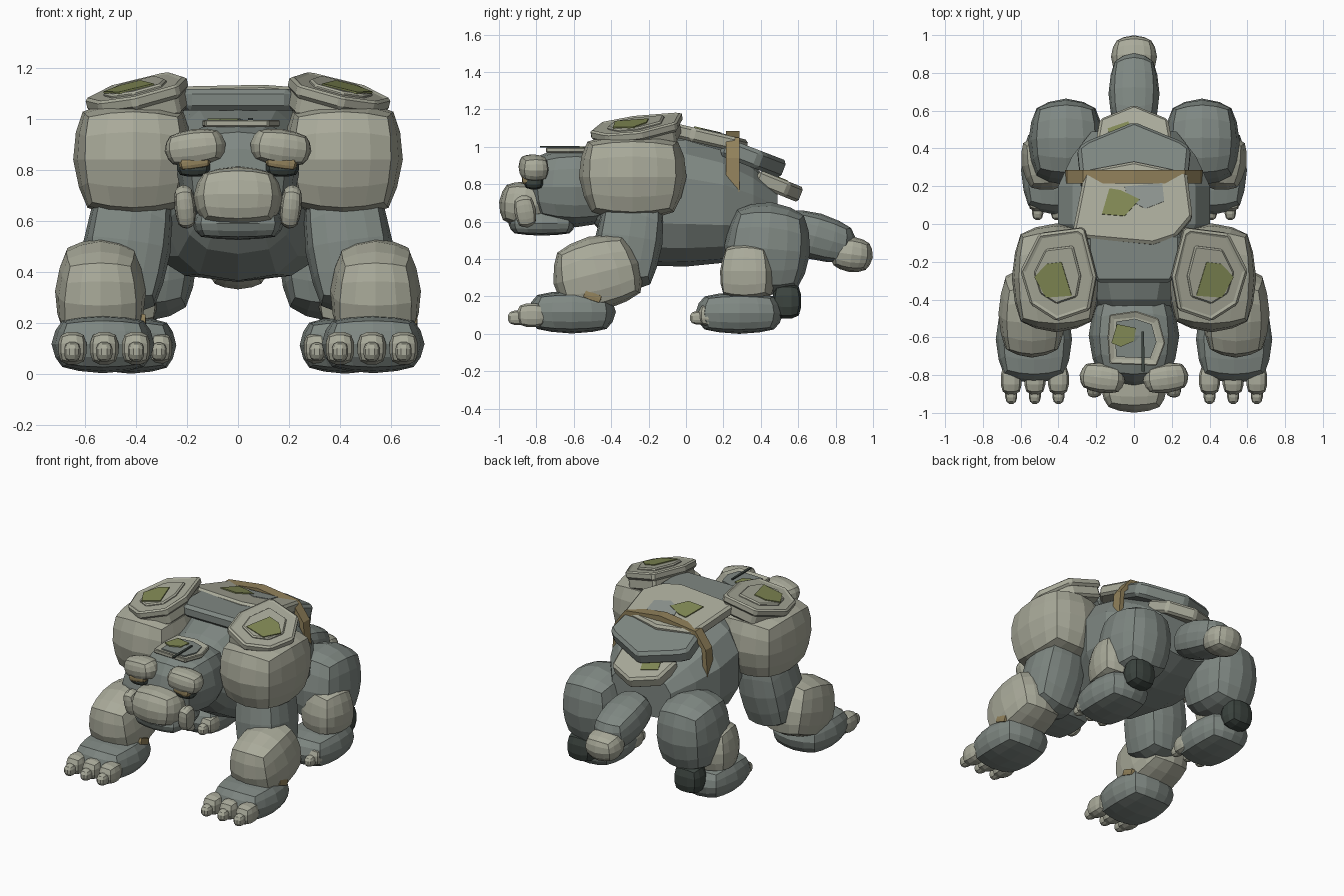
import bpy, bmesh
from math import radians, sin, cos, pi, copysign
from mathutils import Vector

if "Cube" in bpy.data.objects:
    bpy.data.objects.remove(bpy.data.objects["Cube"])


def material(name, rgb):
    m = bpy.data.materials.new(name)
    m.use_nodes = True
    m.diffuse_color = (*rgb, 1)
    m.node_tree.nodes["Principled BSDF"].inputs["Base Color"].default_value = (*rgb, 1)
    return m


STONE = material("pale_stone", (.4, .405, .325))
SLATE = material("slate_hide", (.212, .245, .225))
DARK = material("dark_slate", (.045, .058, .05))
MOSS = material("moss_green", (.22, .25, .09))
STRAP = material("brown_strap", (.285, .22, .105))
GREY = material("worn_grey", (.27, .3, .28))


def finish(bm, name, mat):
    bmesh.ops.recalc_face_normals(bm, faces=bm.faces)
    mesh = bpy.data.meshes.new(name)
    bm.to_mesh(mesh)
    bm.free()
    mesh.materials.append(mat)
    ob = bpy.data.objects.new(name, mesh)
    bpy.context.collection.objects.link(ob)
    return ob


def rock(name, mat, loc, half, rot=(0, 0, 0), side=1, cuts=3, blend=.82, taper=0):
    """Boulder: a gridded cube mostly rounded to a sphere; taper widens the top."""
    bm = bmesh.new()
    bmesh.ops.create_cube(bm, size=2)
    bmesh.ops.subdivide_edges(bm, edges=bm.edges, cuts=cuts, use_grid_fill=True)
    for v in bm.verts:
        p = v.co.lerp(v.co.normalized(), blend)
        k = 1 + taper * p.z
        v.co = Vector((p.x * half[0] * k, p.y * half[1] * k, p.z * half[2]))
    ob = finish(bm, name, mat)
    ob.location = (side * loc[0], loc[1], loc[2])
    ob.rotation_euler = [radians(a) for a in (rot[0], side * rot[1], side * rot[2])]
    return ob


def slab(name, mat, outline, loc, rot=(0, 0), thick=.08, lift=0, side=1, rim=0, bevel=.015):
    """Flat plate from an outline around loc, its top face at loc plus lift."""
    bm = bmesh.new()
    top = [bm.verts.new((side * x, y, lift)) for x, y in outline]
    low = [bm.verts.new((side * x, y, lift - thick)) for x, y in outline]
    n = len(top)
    cap = bm.faces.new(top)
    bm.faces.new(low[::-1])
    for i in range(n):
        j = (i + 1) % n
        bm.faces.new((top[i], low[i], low[j], top[j]))
    bmesh.ops.recalc_face_normals(bm, faces=bm.faces)
    if rim:
        bmesh.ops.inset_region(bm, faces=[cap], thickness=rim, depth=-.012)
    ob = finish(bm, name, mat)
    ob.location = (side * loc[0], loc[1], loc[2])
    ob.rotation_euler = (radians(rot[0]), radians(side * rot[1]), 0)
    if bevel:
        mod = ob.modifiers.new("worn_edges", "BEVEL")
        mod.width, mod.segments, mod.limit_method = bevel, 1, "ANGLE"
    return ob


def patch(name, mat, outline, loc, rot=(0, 0), lift=.004, side=1):
    return slab(name, mat, outline, loc, rot, .008, lift, side, bevel=0)


# Torso: rounded rings lofted from chest to rump (y, half width, low z, high z)
stations = [(-.5, .17, .6, .9), (-.4, .25, .47, 1.0), (-.22, .31, .365, 1.06),
            (.0, .43, .36, 1.06), (.2, .43, .38, 1.0), (.36, .35, .42, .9),
            (.49, .24, .48, .78)]
bm = bmesh.new()
rings = []
for y, w, lo, hi in stations:
    ring = []
    for k in range(14):
        a = 2 * pi * (k + .5) / 14
        c, s = (copysign(abs(f) ** .7, f) for f in (cos(a), sin(a)))
        squeeze = 1 - .14 * abs(s)
        ring.append(bm.verts.new((w * c * squeeze, y, (lo + hi) / 2 + (hi - lo) / 2 * s)))
    rings.append(ring)
for a, b in zip(rings, rings[1:]):
    for i in range(14):
        j = (i + 1) % 14
        bm.faces.new((a[i], a[j], b[j], b[i]))
bm.faces.new(rings[0])
bm.faces.new(rings[-1])
finish(bm, "torso", SLATE)

# Head
rock("head", SLATE, (0, -.59, .785), (.24, .27, .215), blend=.82)
rock("muzzle", STONE, (0, -.865, .692), (.175, .135, .122), (-6, 0, 0), blend=.78)
rock("jaw", SLATE, (0, -.77, .59), (.18, .18, .065), blend=.65)
for s, tag in ((1, "left"), (-1, "right")):
    rock(tag + "_brow", STONE, (.168, -.815, .888), (.122, .08, .072), (0, 7, 8), s, blend=.78)
    rock(tag + "_eye_socket", DARK, (.175, -.815, .812), (.07, .055, .042), side=s, cuts=2)
    rock(tag + "_eye", STRAP, (.17, -.845, .828), (.065, .035, .025), (0, 8, 0), s, cuts=2, blend=.6)
    rock(tag + "_tusk", STONE, (.208, -.86, .655), (.042, .058, .088), (10, 6, 0), s, blend=.78)

# Crown plate with recessed centre, moss and a dark splinter
crown = [(-.13, -.48), (.01, -.46), (.13, -.5), (.165, -.63), (.12, -.75), (-.13, -.74), (-.14, -.6)]
slab("crown_plate", STONE, crown, (0, 0, .998), thick=.03, rim=.035, bevel=.006)
patch("crown_centre", SLATE, [(x * .72, (y + .61) * .72 - .61) for x, y in crown], (0, 0, .99))
patch("crown_moss", MOSS, [(-.09, -.53), (.01, -.55), (0, -.62), (-.07, -.65), (-.12, -.63)], (0, 0, .998))
patch("crown_splinter", DARK, [(.04, -.57), (.052, -.57), (.058, -.78), (.04, -.78)], (0, 0, 1.0))

# Back plates, neck to rump
slab("neck_plate", SLATE, [(-.2, -.16), (.2, -.16), (.25, -.06), (.25, .1), (-.25, .1), (-.25, -.06)],
     (0, -.15, 1.118), thick=.085, bevel=.02)
tilt = (-13, 0)
at = (0, .1, 1.09)
slab("back_plate", STONE, [(-.33, -.17), (.1, -.21), (.22, -.17), (.31, -.06), (.28, .18),
                           (0, .24), (-.26, .19)], at, tilt, .075)
patch("back_plate_wear", GREY, [(-.05, .1), (.15, .12), (.16, .02), (.06, -.02), (-.03, .03)], at, tilt)
patch("back_moss", MOSS, [(-.13, .09), (-.07, .08), (.03, .03), (-.05, -.06), (-.17, -.05)], at, tilt, .007)
slab("loin_plate", SLATE, [(-.28, -.17), (.28, -.17), (.3, .04), (.25, .08), (0, .19), (-.25, .08),
                           (-.3, .04)], (0, .37, .99), (-21, 0), .1, bevel=.02)
slab("rump_plate", STONE, [(-.21, -.12), (.21, -.12), (.18, .06), (0, .14), (-.18, .06)],
     (0, .505, .832), (-22, 0), .085)
patch("rump_moss", MOSS, [(-.14, .0), (-.03, .04), (0, -.04), (-.12, -.06)], (0, .505, .832), (-22, 0))

# Strap arching over the back
arch = [(-.365, .76), (-.35, .94), (-.27, 1.05), (0, 1.085), (.27, 1.05), (.35, .94), (.365, .76)]
bm = bmesh.new()
prev = None
for x, z in arch:
    inner = (x * .91, z - (.035 if abs(x) < .34 else 0))
    cur = [bm.verts.new((p[0], y, p[1])) for p, y in
           (((x, z), .215), ((x, z), .285), (inner, .285), (inner, .215))]
    if prev:
        for i in range(4):
            j = (i + 1) % 4
            bm.faces.new((prev[i], prev[j], cur[j], cur[i]))
    else:
        bm.faces.new(cur)
    prev = cur
bm.faces.new(prev)
finish(bm, "back_strap", STRAP)

# Tail
rock("tail", SLATE, (0, .69, .522), (.135, .225, .125), (-16, 0, 0), blend=.8)
rock("tail_tip", STONE, (0, .885, .425), (.122, .115, .095), (-8, 0, 0), blend=.85)


def toes(tag, s, xs, y, z, size):
    """Knuckle with a small pointed claw in front of it, for each toe."""
    for i, x in enumerate(xs):
        rock(f"{tag}_knuckle_{i}", STONE, (x, y, z), (size, size * 1.4, size * 1.15), side=s, cuts=2)
        rock(f"{tag}_claw_{i}", STONE, (x, y - size * 1.25, z - .014),
             (size * .58, size * .95, size * .7), side=s, cuts=2, blend=.9)


cap = [(-.15, .25), (.09, .22), (.2, .02), (.15, -.16), (.01, -.25), (-.17, -.19), (-.21, -.01)]
moss = [(-.08, -.11), (-.03, .07), (.05, .06), (.12, -.01), (.06, -.12)]
for s, tag in ((1, "left"), (-1, "right")):
    # Front leg
    rock(tag + "_shoulder", STONE, (.412, -.285, .84), (.235, .288, .235), (0, 0, 0), s, blend=.68, taper=.06)
    rock(tag + "_upper_arm", SLATE, (.435, -.305, .5), (.172, .18, .27), (-8, -8, 0), s, blend=.65)
    rock(tag + "_forearm", STONE, (.54, -.475, .325), (.178, .24, .2), (14, 0, 0), s, blend=.72, taper=-.06)
    rock(tag + "_front_foot", SLATE, (.53, -.61, .117), (.202, .235, .115), side=s, blend=.72)
    toes(tag + "_front", s, (.4, .525, .65), -.825, .1, .06)
    # Shoulder cap with a worn skirt beneath
    at, lean = (.41, -.27, 1.128), (8, 13)
    slab(tag + "_shoulder_cap", STONE, cap, at, lean, .06, side=s, rim=.03)
    slab(tag + "_cap_skirt", STONE, [(x * .93, y * .93) for x, y in cap], at, lean, .09, -.04, s)
    slab(tag + "_cap_boss", STONE, [(x * .62, y * .62) for x, y in cap], at, lean, .03, .002, s, bevel=.008)
    patch(tag + "_cap_moss", MOSS, moss, at, lean, .008, s)
    # Rear leg
    rock(tag + "_thigh", SLATE, (.36, .435, .455), (.2, .23, .25), (-5, 0, 0), s, blend=.76)
    rock(tag + "_shin", STONE, (.455, .33, .335), (.142, .15, .16), (0, 0, -10), s, blend=.7, taper=-.08)
    rock(tag + "_rear_foot", SLATE, (.42, .285, .112), (.178, .235, .112), side=s, blend=.72)
    rock(tag + "_heel", DARK, (.41, .54, .175), (.1, .082, .1), side=s, cuts=2, blend=.75)
    toes(tag + "_rear", s, (.31, .41, .51), .14, .1, .056)

# Wrist bindings on the outer edge of one foreleg and the inner edge of the other
for x, tag in ((.68, "left"), (-.385, "right")):
    rock(tag + "_wrist_binding", STRAP, (x, -.5, .2), (.025, .05, .022), (-20, 0, 0), cuts=1, blend=.3)
